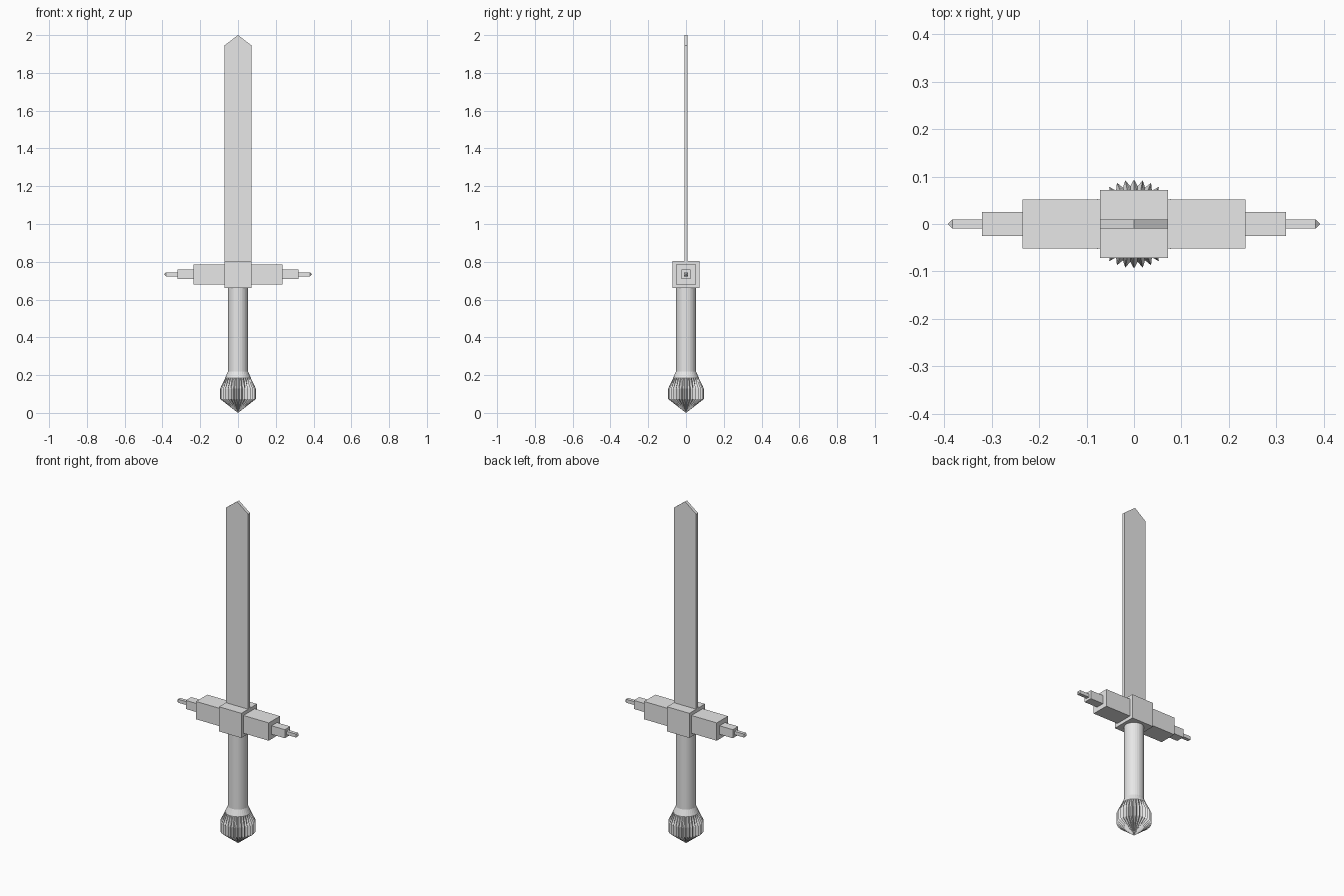
import bpy, bmesh, math

if "Cube" in bpy.data.objects:
    bpy.data.objects.remove(bpy.data.objects["Cube"], do_unlink=True)

grey = bpy.data.materials.new("plain grey")
grey.use_nodes = True
grey.diffuse_color = (0.8, 0.8, 0.8, 1)
grey.node_tree.nodes["Principled BSDF"].inputs["Base Color"].default_value = (0.8, 0.8, 0.8, 1)


def finish(name, bm):
    bmesh.ops.recalc_face_normals(bm, faces=bm.faces)
    mesh = bpy.data.meshes.new(name)
    bm.to_mesh(mesh)
    bm.free()
    mesh.materials.append(grey)
    obj = bpy.data.objects.new(name, mesh)
    bpy.context.collection.objects.link(obj)
    return obj


def loft(name, rings, tip=None):
    """Skin a stack of equal rings; close the ends with a cap or a point."""
    bm = bmesh.new()
    loops = [[bm.verts.new(p) for p in ring] for ring in rings]
    n = len(loops[0])
    for a, b in zip(loops, loops[1:]):
        for i in range(n):
            j = (i + 1) % n
            bm.faces.new((a[i], a[j], b[j], b[i]))
    bm.faces.new(loops[0])
    if tip:
        point = bm.verts.new(tip)
        for i in range(n):
            bm.faces.new((loops[-1][i], loops[-1][(i + 1) % n], point))
    else:
        bm.faces.new(loops[-1])
    return finish(name, bm)


def circle(z, outer, inner, teeth):
    """Ring whose radius alternates between rib crest and groove."""
    n = teeth * 2
    return [((inner if i % 2 else outer) * math.cos(math.tau * i / n),
             (inner if i % 2 else outer) * math.sin(math.tau * i / n), z)
            for i in range(n)]


def square(x, half):
    return [(x, y * half, GUARD_Z + z * half)
            for y, z in ((-1, -1), (1, -1), (1, 1), (-1, 1))]


GUARD_Z = 0.733
BLOCK = 0.072

# Blade: flat plate with a pointed end
outline = [(-BLOCK, 0.79), (BLOCK, 0.79), (BLOCK, 1.945), (0, 2), (-BLOCK, 1.945)]
loft("blade", [[(x, y, z) for x, z in outline] for y in (-0.009, 0.009)])

# Guard: central block and stepped arms ending in small points
loft("guard_block", [square(-BLOCK, BLOCK), square(BLOCK, BLOCK)])
for side, s in (("left", 1), ("right", -1)):
    steps = [(BLOCK, 0.052), (0.235, 0.052), (0.235, 0.025),
             (0.32, 0.025), (0.32, 0.01), (0.382, 0.01)]
    loft("guard_arm_" + side, [square(s * x, h) for x, h in steps],
         tip=(s * 0.392, 0, GUARD_Z))

# Grip: plain round shaft
loft("grip", [circle(z, 0.053, 0.053, 16) for z in (0.662, 0.215)])

# Pommel: ribbed bulb flaring out of the grip and closing to a point
profile = [(0.22, 0.053, 0.053), (0.185, 0.068, 0.067), (0.13, 0.094, 0.08),
           (0.073, 0.094, 0.08)]
loft("pommel", [circle(z, a, b, 32) for z, a, b in profile], tip=(0, 0, 0))
